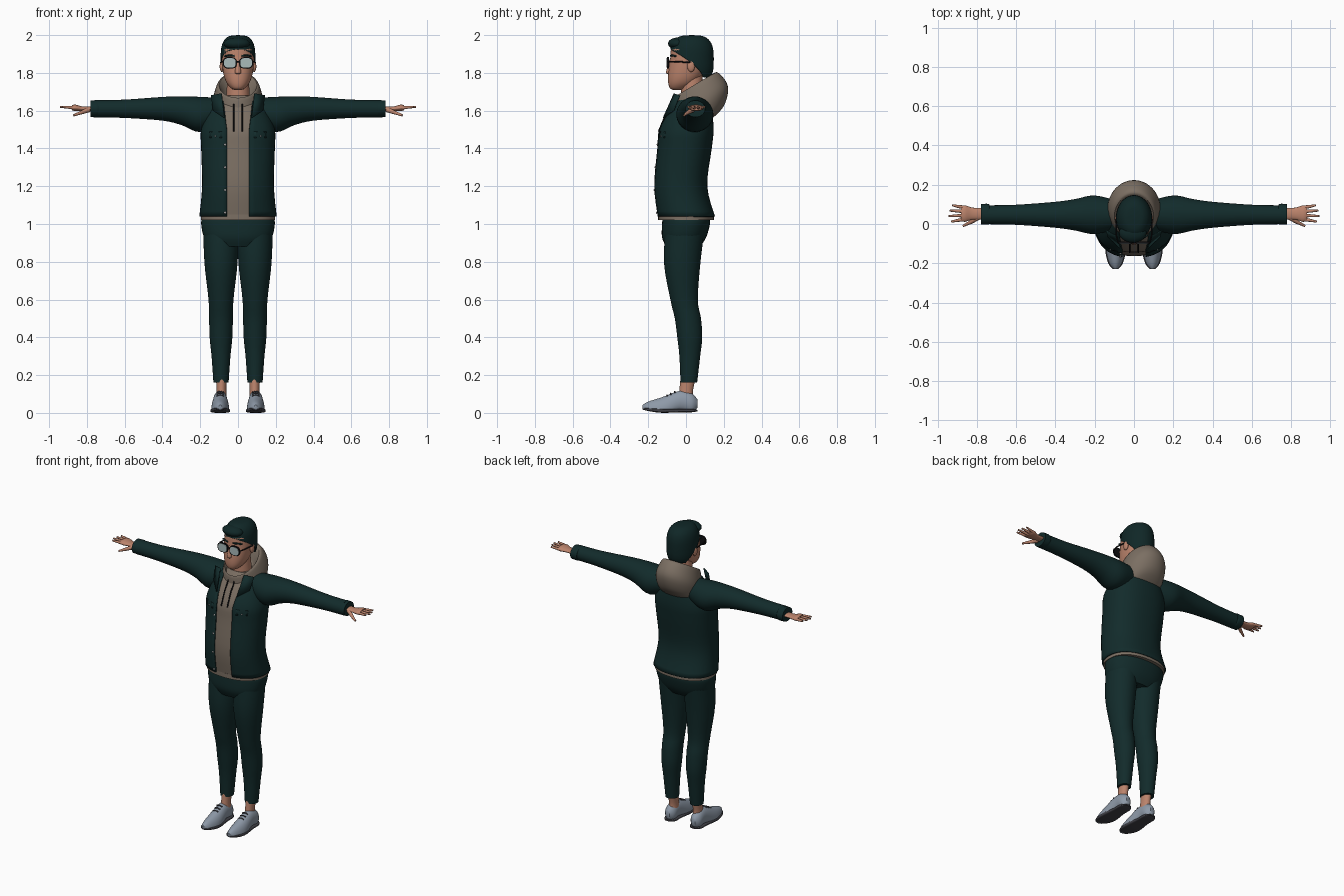
import bpy, bmesh, math
from mathutils import Vector

cube = bpy.data.objects.get("Cube")
if cube:
    bpy.data.objects.remove(cube)


def material(name, *rgb):
    mat = bpy.data.materials.new(name)
    mat.use_nodes = True
    mat.diffuse_color = (*rgb, 1)
    mat.node_tree.nodes["Principled BSDF"].inputs["Base Color"].default_value = (*rgb, 1)
    return mat


TEAL = material("dark teal cloth", .006, .024, .024)
HAIR = material("dark hair", .005, .02, .02)
TAN = material("taupe fleece", .2, .16, .125)
SKIN = material("skin", .5, .23, .15)
LIP = material("lips", .38, .15, .11)
SHOE = material("blue grey leather", .27, .32, .39)
SOLE = material("dark grey rubber", .05, .05, .06)
BLACK = material("black plastic", .005, .005, .006)
LENS = material("pale lens", .4, .5, .5)
METAL = material("silver button", .5, .5, .5)


def add_object(name, data, mat):
    data.materials.append(mat)
    obj = bpy.data.objects.new(name, data)
    bpy.context.collection.objects.link(obj)
    return obj


def finish(name, bm, mat, thickness=0):
    """Turn a bmesh into a smooth object with sharp edges kept."""
    bmesh.ops.remove_doubles(bm, verts=bm.verts, dist=.0001)
    bmesh.ops.recalc_face_normals(bm, faces=bm.faces)
    mesh = bpy.data.meshes.new(name)
    bm.to_mesh(mesh)
    bm.free()
    mesh.polygons.foreach_set("use_smooth", [True] * len(mesh.polygons))
    mesh.set_sharp_from_angle(angle=math.radians(45))
    obj = add_object(name, mesh, mat)
    if thickness:
        solid = obj.modifiers.new("thickness", "SOLIDIFY")
        solid.thickness, solid.offset = thickness, -1


def refine(rings, steps=4):
    """Interpolate smoothly between the rings."""
    dense = []
    for i, (start, end) in enumerate(zip(rings, rings[1:])):
        before, after = rings[max(i - 1, 0)], rings[min(i + 2, len(rings) - 1)]
        for step in range(steps):
            t = step / steps
            dense.append([b + t * ((c - a) / 2 + t * (a - 2.5 * b + 2 * c - d / 2
                          + t * (1.5 * (b - c) + (d - a) / 2)))
                          for a, b, c, d in zip(before, start, end, after)])
    return dense + [rings[-1]]


def loft(name, rings, mat, axis="z", across=0, ratio=1.0, side=1, power=2.0,
         segments=40, shear=0, floor=-1, gap=None, thickness=0):
    """Skin rings of (position on axis, centre, radius); gap gives a half opening angle."""
    bm = bmesh.new()
    rows = []
    for along, centre, radius in refine(rings):
        radius = max(radius, 0)
        opening = gap(along, radius) if gap else 0
        row = []
        for k in range(segments + bool(gap)):
            turn = opening + 2 * (math.pi - opening) * k / segments
            sin, cos = math.sin(turn), math.cos(turn)
            a = across + radius * math.copysign(abs(sin) ** (2 / power), sin)
            b = centre - radius * ratio * math.copysign(abs(cos) ** (2 / power), cos)
            b = max(b, floor)
            x, y, z = {"z": (a, b, along), "x": (along, a, b), "y": (a, along, b)}[axis]
            row.append(bm.verts.new((side * x, y, z + shear * y)))
        rows.append(row)
    for low, high in zip(rows, rows[1:]):
        for k in range(segments):
            j = (k + 1) % len(low)
            bm.faces.new((low[k], low[j], high[j], high[k]))
    if not gap:
        bm.faces.new(rows[0])
        bm.faces.new(rows[-1])
    finish(name, bm, mat, thickness)


def tube(name, points, radius, mat, side=1, tip=1.0):
    """Round rod through the points, tapering to the tip factor."""
    curve = bpy.data.curves.new(name, "CURVE")
    curve.dimensions = "3D"
    curve.bevel_depth = radius
    curve.use_fill_caps = True
    spline = curve.splines.new("POLY")
    spline.points.add(len(points) - 1)
    for i, (point, (x, y, z)) in enumerate(zip(spline.points, points)):
        point.co = (side * x, y, z, 1)
        point.radius = 1 + (tip - 1) * i / (len(points) - 1)
    add_object(name, curve, mat)


def blob(name, place, size, mat):
    bm = bmesh.new()
    bmesh.ops.create_uvsphere(bm, u_segments=20, v_segments=12, radius=1)
    bmesh.ops.scale(bm, vec=size, verts=bm.verts)
    bmesh.ops.translate(bm, vec=place, verts=bm.verts)
    finish(name, bm, mat)


def plate(name, points, mat):
    bm = bmesh.new()
    bm.faces.new([bm.verts.new(point) for point in points])
    finish(name, bm, mat, thickness=.006)


# Torso: one profile shared by the hoodie body and the open jacket
BOXY, DEPTH = 2.3, .75
torso = [(1.04, 0, .205), (1.2, -.03, .19), (1.4, -.01, .195), (1.5, 0, .195),
         (1.6, .02, .155), (1.68, .04, .1)]
torso_rows = refine(torso, steps=8)


def chest(x, z, lift=.002):
    """Point just in front of the jacket surface."""
    _, centre, radius = min(torso_rows, key=lambda row: abs(row[0] - z))
    bulge = (1 - abs(x / radius) ** BOXY) ** (1 / BOXY)
    return Vector((x, centre - radius * DEPTH * bulge - lift, z))


def jacket_gap(z, radius):
    half_width = .06 + max(0, z - 1.5) * .12
    return math.asin((half_width / radius) ** (BOXY / 2))


loft("jacket_body", torso, TEAL, ratio=DEPTH, power=BOXY, gap=jacket_gap, thickness=.01)
loft("hoodie_body", [(z, centre, radius - .012) for z, centre, radius in torso], TAN,
     ratio=DEPTH, power=BOXY)
loft("hoodie_hem", [(1.02, 0, .196), (1.05, 0, .196)], TAN, ratio=DEPTH, power=BOXY)

# Hood lying on the back, rim tilted up behind the neck
loft("hood", [(1.63, .03, .07), (1.71, .04, .1), (1.66, .06, .123), (1.58, .075, .135),
              (1.5, .07, .115), (1.47, .04, .07)], TAN, ratio=1.1, shear=.6)

# Trouser seat
loft("trouser_hips", [(.88, -.015, .14), (.93, -.01, .18), (1, 0, .195), (1.03, 0, .19)],
     TEAL, ratio=.65, power=BOXY)

for i in range(4):
    blob("jacket_button", chest(-.068, 1.06 + .12 * i), (.006, .004, .006), METAL)

shoe = [(-.23, .03, .008), (-.2, .01, .033), (-.13, .01, .048), (-.03, .06, .038),
        (.03, .05, .036), (.06, .05, .015)]
rim = [(-.1, 1.853, .037), (-.09, 1.853, .037)]

for side, word in ((1, "left_"), (-1, "right_")):
    # Collar, pocket and hood string
    tube(word + "hood_string", [chest(side * .022, 1.64 - .03 * i, -.004) for i in range(6)],
         .004, BLACK)
    plate(word + "collar_flap", [(side * .085, -.06, 1.69), (side * .14, -.03, 1.68),
                                 chest(side * .13, 1.6, .01), chest(side * .07, 1.56, .008)], TEAL)
    low, high, near, far = 1.455, 1.49, side * .085, side * .15
    plate(word + "pocket_flap", [chest(near, high), chest(far, high), chest(far, low),
                                 chest(near, low)], TEAL)
    blob(word + "pocket_button", chest(side * .12, 1.465), (.004, .004, .004), METAL)

    # Leg, ankle and shoe
    loft(word + "trouser_leg", [(.16, .015, .04), (.3, .02, .05), (.4, .02, .06), (.5, .01, .063),
                                (.6, -.01, .066), (.8, -.02, .088), (1.02, 0, .095)],
         TEAL, across=.09, ratio=1.1, side=side)
    loft(word + "ankle", [(.06, 0, .03), (.11, 0, .026), (.18, .01, .028)], SKIN,
         across=.088, ratio=1.4, side=side)
    loft(word + "shoe", shoe, SHOE, "y", across=.094, ratio=1.5, side=side, floor=.014)
    loft(word + "sole", [(y, .012 + max(0, -y - .15) * .12, radius + .004)
                         for y, _, radius in shoe],
         SOLE, "y", across=.094, ratio=.22, side=side, power=4)
    for i in range(3):
        y, z = -.1 + .02 * i, .088 + .01 * i
        tube(word + "shoe_lace", [(.075, y, z), (.094, y, z + .005), (.113, y, z)],
             .004, SOLE, side)

    # Sleeve and cuff
    loft(word + "sleeve", [(.08, 1.6, .07), (.2, 1.58, .098), (.3, 1.6, .08), (.4, 1.61, .066),
                           (.6, 1.61, .051), (.76, 1.61, .048)],
         TEAL, "x", across=.047, ratio=.95, side=side)
    loft(word + "cuff", [(.735, 1.61, .048), (.745, 1.61, .053), (.78, 1.61, .052)],
         TEAL, "x", across=.05, ratio=.85, side=side)

    # Hand
    loft(word + "palm", [(.76, 1.61, .03), (.82, 1.61, .03), (.86, 1.615, .042), (.88, 1.615, .035)],
         SKIN, "x", across=.053, ratio=.4, side=side)
    for i in range(4):
        y, tip = .024 + .02 * i, .947 - .013 * abs(i - 1.3)
        spread = (i - 1.5) * .008
        tube(word + "finger", [(.86, y, 1.614), (.9, y + spread / 2, 1.618), (tip, y + spread, 1.62)],
             .01, SKIN, side, tip=.5)
    tube(word + "thumb", [(.79, .035, 1.605), (.83, .01, 1.59), (.87, -.01, 1.575)],
         .014, SKIN, side, tip=.4)

    # Ear, brow and one half of the glasses
    blob(word + "ear", (side * .086, .027, 1.835), (.011, .02, .03), SKIN)
    tube(word + "brow", [(.018, -.08, 1.89), (.045, -.073, 1.893), (.07, -.055, 1.888)],
         .005, HAIR, side)
    loft(word + "glasses_rim", rim, BLACK, "y", across=.043, ratio=.83, side=side, power=2.8)
    loft(word + "glasses_lens", [(y - .002, z, radius - .006) for y, z, radius in rim], LENS,
         "y", across=.043, ratio=.83, side=side, power=2.8)
    tube(word + "glasses_arm", [(0, -.095, 1.86), (.08, -.095, 1.86), (.09, -.06, 1.86),
                                (.09, .03, 1.855)], .004, BLACK, side)

# Head
loft("neck", [(1.62, .04, .065), (1.79, .03, .056)], SKIN)
loft("head", [(1.71, -.045, .02), (1.72, -.04, .038), (1.75, -.02, .062), (1.8, 0, .078),
              (1.88, .02, .086), (1.94, .02, .08), (1.97, .02, .05)], SKIN, ratio=1.2, power=2.2)
loft("nose", [(1.795, -.088, .01), (1.805, -.09, .016), (1.87, -.08, .007)], SKIN)
blob("mouth", (0, -.086, 1.768), (.026, .008, .008), LIP)

# Hair: a rounded cap whose opening narrows up to the hairline, with a swept front
heights = [math.sin(-.8 + (math.pi / 2 + .8) * i / 10) for i in range(11)]
loft("hair", [(1.87 + .13 * t, .03, .092 * max(0, 1 - abs(t) ** 3) ** (1 / 3)) for t in heights],
     HAIR, ratio=1.27, gap=lambda z, radius: 5.8 * math.sqrt(max(0, 1.925 - z)), thickness=.008)
blob("hair_front", (-.006, -.045, 1.955), (.07, .05, .032), HAIR)
